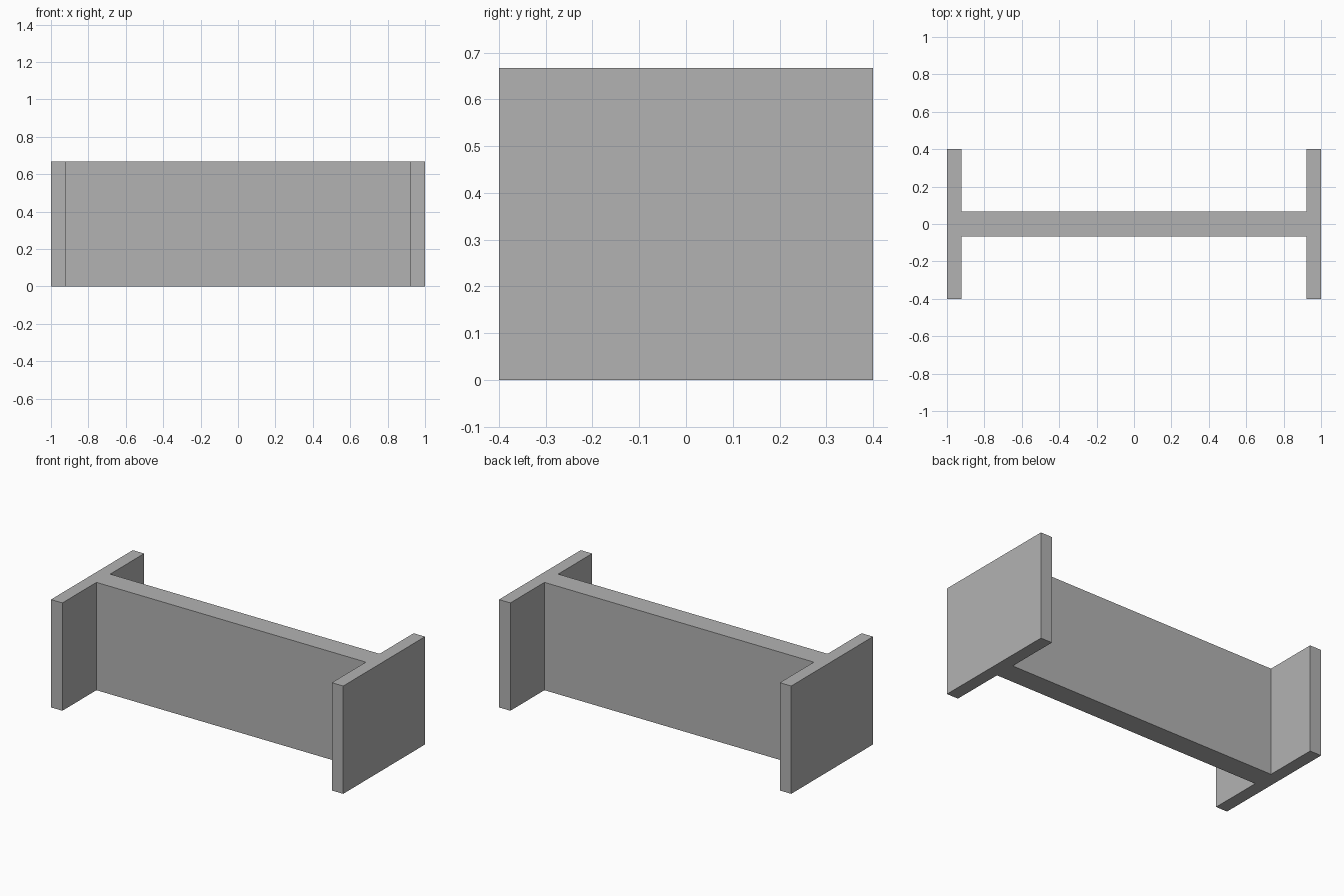
import bpy
import bmesh

cube = bpy.data.objects.get("Cube")
if cube:
    bpy.data.objects.remove(cube, do_unlink=True)

HEIGHT = 0.667
END, INNER = 1.0, 0.922      # outer and inner faces of the flanges
DEPTH, WEB = 0.4, 0.067      # half depth of flanges, half thickness of web

# Plain grey finish
grey = bpy.data.materials.new("plain grey")
grey.use_nodes = True
colour = (0.45, 0.45, 0.45, 1)
grey.diffuse_color = colour
grey.node_tree.nodes["Principled BSDF"].inputs["Base Color"].default_value = colour

# One half of the I-shaped profile, turned half a circle to make the other
half = [(INNER, -WEB), (INNER, -DEPTH), (END, -DEPTH),
        (END, DEPTH), (INNER, DEPTH), (INNER, WEB)]
profile = half + [(-x, -y) for x, y in half]

# Extrude the profile upward into a solid beam
bm = bmesh.new()
base = bm.faces.new([bm.verts.new((x, y, 0)) for x, y in profile])
top = bmesh.ops.extrude_face_region(bm, geom=[base], use_keep_orig=True)
bmesh.ops.translate(bm, vec=(0, 0, HEIGHT),
                    verts=[v for v in top["geom"] if isinstance(v, bmesh.types.BMVert)])
bmesh.ops.recalc_face_normals(bm, faces=bm.faces)

mesh = bpy.data.meshes.new("i_beam")
bm.to_mesh(mesh)
bm.free()
mesh.materials.append(grey)
beam = bpy.data.objects.new("i_beam", mesh)
bpy.context.collection.objects.link(beam)
